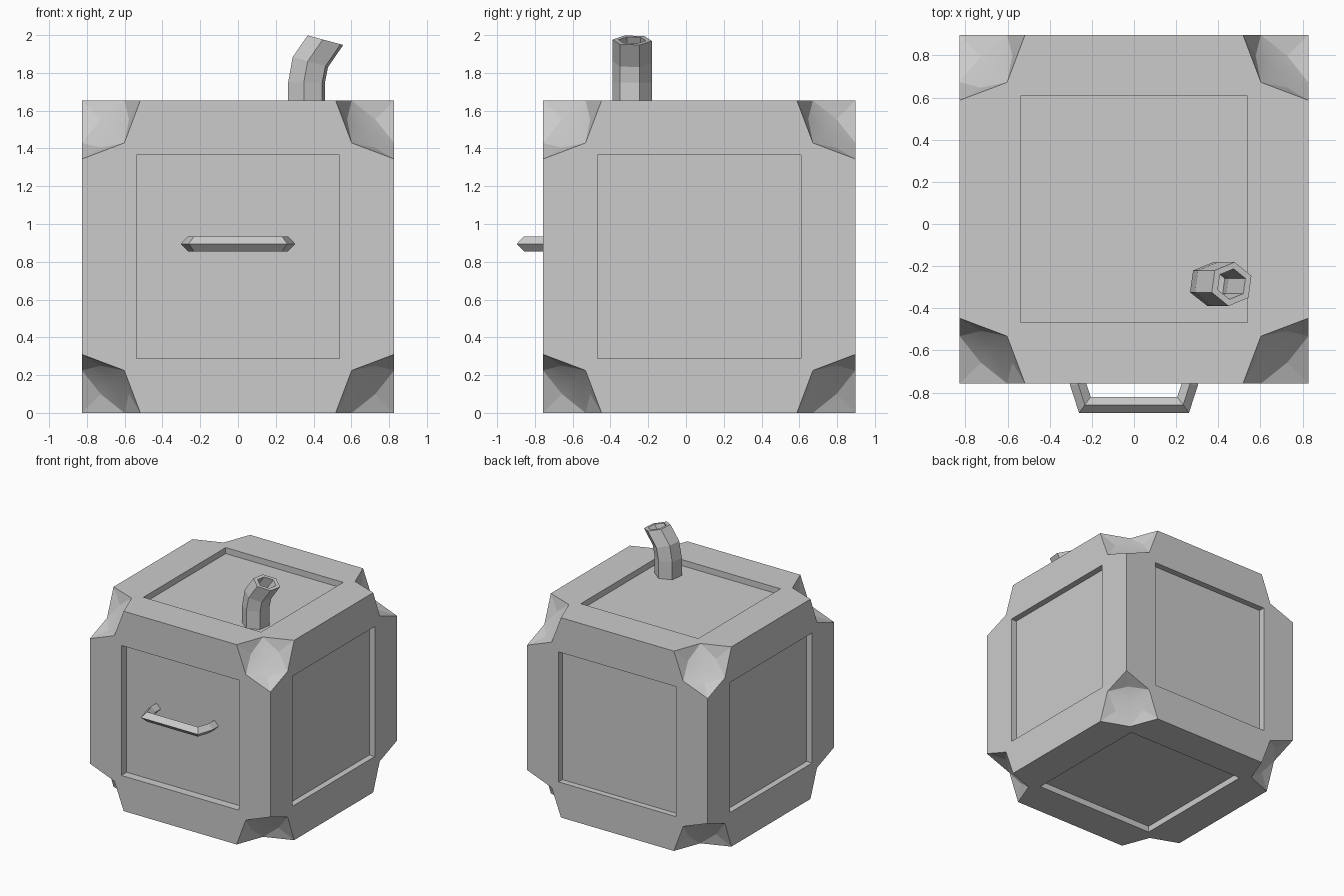
import bpy, bmesh, math
from itertools import product, permutations
from mathutils import Vector

if "Cube" in bpy.data.objects:
    bpy.data.objects.remove(bpy.data.objects["Cube"])


def finish(bm, name, loc=(0, 0, 0)):
    bmesh.ops.recalc_face_normals(bm, faces=bm.faces)
    me = bpy.data.meshes.new(name)
    bm.to_mesh(me)
    bm.free()
    ob = bpy.data.objects.new(name, me)
    ob.location = loc
    bpy.context.collection.objects.link(ob)
    return ob


def bridge(bm, a, b):
    n = len(a)
    for i in range(n):
        bm.faces.new((a[i], a[(i + 1) % n], b[(i + 1) % n], b[i]))


# Box body: half size, corner-notch tip and mid positions, panel half size
H = 0.827
T, M, P = H - 0.31, H - 0.225, 0.538
bm = bmesh.new()
cache = {}


def vert(co):
    key = tuple(round(c, 4) for c in co)
    if key not in cache:
        cache[key] = bm.verts.new(key)
    return cache[key]


# Six sides with sunken square panels
for axis, s in product(range(3), (-1, 1)):
    b, c = (axis + 1) % 3, (axis + 2) % 3
    depth = 0.07 if (axis, s) == (1, -1) else 0.05

    def on_side(u, w, d=0.0):
        co = [0, 0, 0]
        co[axis], co[b], co[c] = s * (H - d), u, w
        return vert(co)

    for u, w in product((-1, 1), repeat=2):
        mid, pan = on_side(u * M, w * M), on_side(u * P, w * P)
        bm.faces.new((on_side(u * T, w * H), mid, pan))
        bm.faces.new((mid, on_side(u * H, w * T), pan))
    for k in (-1, 1):
        bm.faces.new([on_side(*q) for q in ((T, k * H), (-T, k * H), (-P, k * P), (P, k * P))])
        bm.faces.new([on_side(*q) for q in ((k * H, T), (k * H, -T), (k * P, -P), (k * P, P))])
    square = [(-P, -P), (P, -P), (P, P), (-P, P)]
    floor = [on_side(u, w, depth) for u, w in square]
    bridge(bm, [on_side(u, w) for u, w in square], floor)
    bm.faces.new(floor)

# Eight dented corners, smooth in the middle
for signs in product((-1, 1), repeat=3):
    def off(o):
        return vert([sg * (H - d) for sg, d in zip(signs, o)])

    centre = off((0.16, 0.16, 0.16))
    for i, j, k in permutations(range(3)):
        tip, inner, mid = [0] * 3, [0.1] * 3, [0] * 3
        tip[i], inner[i] = 0.31, 0.25
        mid[i] = mid[j] = 0.225
        bm.faces.new((off(tip), off(mid), off(inner)))
        f = bm.faces.new((off(inner), off(mid), centre))
        f.smooth = True
for e in bm.edges:
    e.smooth = all(f.smooth for f in e.link_faces)
finish(bm, "box_body", (0, 0.07, H))

# Front handle: diamond section swept along a bent path
bm = bmesh.new()
path = [Vector(p) for p in ((-0.265, -0.67), (-0.265, -0.76), (-0.233, -0.858),
                            (0.233, -0.858), (0.265, -0.76), (0.265, -0.67))]
rings = []
for i, p in enumerate(path):
    d0 = (p - path[max(i - 1, 0)]).normalized()
    d1 = (path[min(i + 1, 5)] - p).normalized()
    t = (d0 + d1).normalized()
    n = Vector((t.y, -t.x))
    r = 0.038 / max(n.dot(Vector((d1.y, -d1.x))), n.dot(Vector((d0.y, -d0.x))))
    rings.append([bm.verts.new((p.x + n.x * r * a, p.y + n.y * r * a, 0.895 + 0.04 * h))
                  for a, h in ((1, 0), (0, 1), (-1, 0), (0, -1))])
for a, b in zip(rings, rings[1:]):
    bridge(bm, a, b)
bm.faces.new(rings[0])
bm.faces.new(rings[-1])
finish(bm, "front_handle")

# Bent hollow hexagonal pipe on the top
bm = bmesh.new()
stations = [(0.363, 1.58, 0), (0.363, 1.75, 0), (0.383, 1.857, 16), (0.463, 1.973, 15)]


def hex_ring(x, z, tilt, r):
    t = math.radians(tilt)
    ring = []
    for k in range(6):
        a = math.radians(22 + 60 * k)
        u = r * math.cos(a)
        ring.append(bm.verts.new((x + u * math.cos(t), -0.285 + r * math.sin(a), z - u * math.sin(t))))
    return ring


rings = [hex_ring(*s, 0.105) for s in stations]
rings += [hex_ring(*s, 0.073) for s in reversed(stations[1:])]
for a, b in zip(rings, rings[1:]):
    bridge(bm, a, b)
bm.faces.new(rings[0])
bm.faces.new(rings[-1])
finish(bm, "top_pipe")
